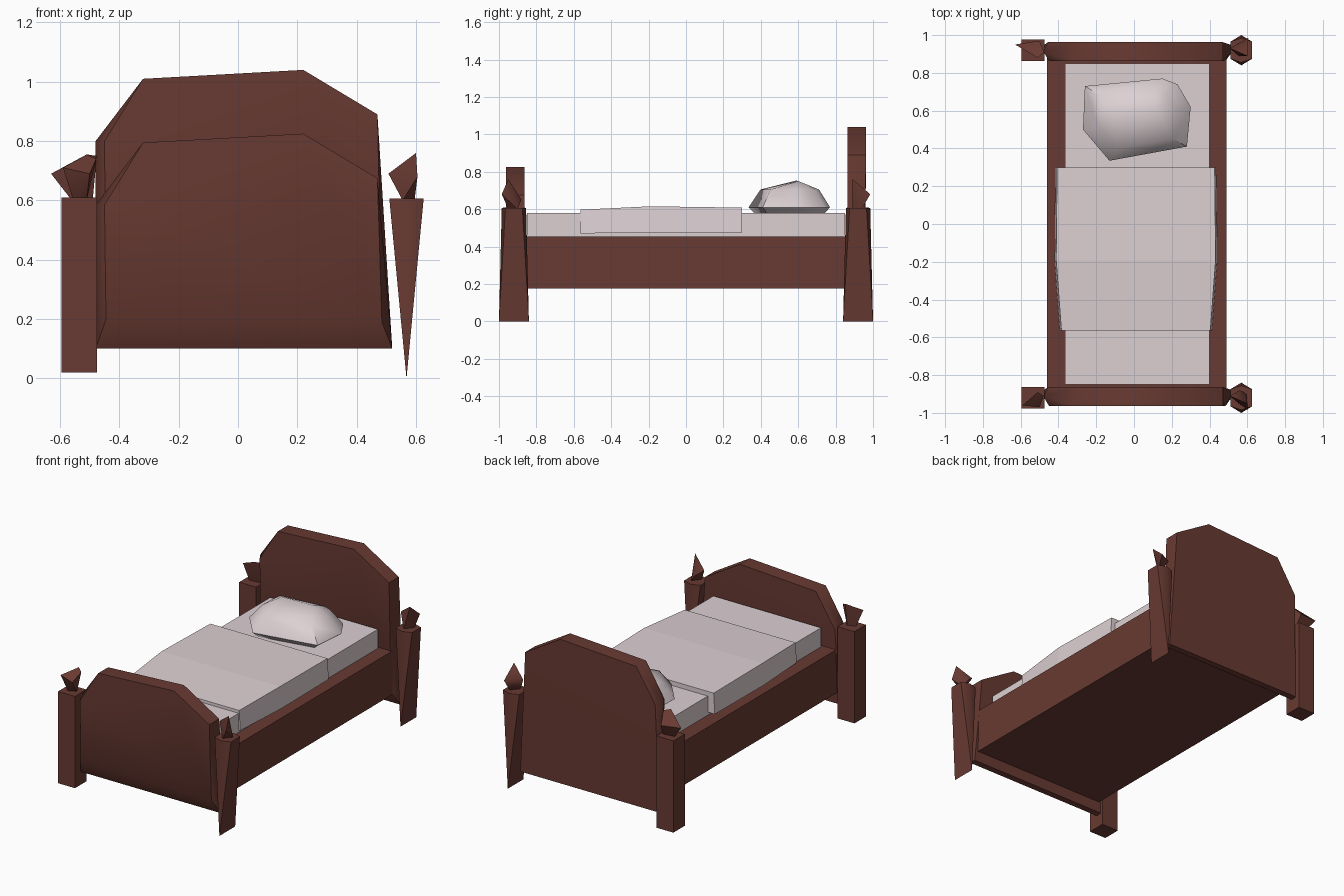
import bpy, bmesh, math

if "Cube" in bpy.data.objects:
    bpy.data.objects.remove(bpy.data.objects["Cube"])


def material(name, rgb):
    m = bpy.data.materials.new(name)
    m.diffuse_color = (*rgb, 1)
    m.use_nodes = True
    m.node_tree.nodes["Principled BSDF"].inputs["Base Color"].default_value = m.diffuse_color
    return m


WOOD = material("dark_red_wood", (0.14, 0.042, 0.032))
LINEN = material("pale_linen", (0.72, 0.63, 0.65))


def hull(name, points, mat, smooth=50):
    """Convex solid around a handful of corner points."""
    bm = bmesh.new()
    for p in points:
        bm.verts.new(p)
    bmesh.ops.convex_hull(bm, input=bm.verts)
    loose = [v for v in bm.verts if not v.link_faces]
    bmesh.ops.delete(bm, geom=loose, context='VERTS')
    bmesh.ops.dissolve_limit(bm, angle_limit=0.01, verts=bm.verts, edges=bm.edges)
    bmesh.ops.recalc_face_normals(bm, faces=bm.faces)
    me = bpy.data.meshes.new(name)
    bm.to_mesh(me)
    bm.free()
    me.materials.append(mat)
    ob = bpy.data.objects.new(name, me)
    bpy.context.collection.objects.link(ob)
    bpy.ops.object.select_all(action='DESELECT')
    ob.select_set(True)
    bpy.context.view_layer.objects.active = ob
    bpy.ops.object.shade_smooth_by_angle(angle=math.radians(smooth))
    return ob


def box(name, x0, x1, y0, y1, z0, z1, mat):
    return hull(name, [(x, y, z) for x in (x0, x1) for y in (y0, y1) for z in (z0, z1)], mat)


def board(name, y, drop):
    """Arched end board: thick panel with thinned sides, stepped back at the bottom."""
    top = [(-0.32, 1.01 - drop), (0.22, 1.04 - drop), (0.47, 0.89 - drop)]
    front = top + [(0.485, 0.19), (-0.445, 0.20), (-0.45, 0.80 - drop)]
    back = top + [(0.515, 0.105), (-0.475, 0.105), (-0.455, 0.80 - drop)]
    pts = [(x, y - 0.05, z) for x, z in front]
    pts += [(x, y + (0.05 if z > 0.3 else 0.035), z) for x, z in back]
    pts += [(x, y, z) for x, z in ((-0.48, 0.80 - drop), (-0.48, 0.10), (0.52, 0.10))]
    hull(name, pts, WOOD)


# End boards
board("headboard", 0.913, 0.0)
board("footboard", -0.913, 0.215)

# Bed frame with side rails
box("side_rail_frame", -0.46, 0.49, -0.88, 0.88, 0.175, 0.455, WOOD)

# Corner posts: square on the left, wedge shaped on the right
for end, y in (("front", -0.92), ("back", 0.92)):
    box(end + "_left_post", -0.595, -0.475, y - 0.058, y + 0.058, 0.02, 0.61, WOOD)
    top = [(0.568 + dx, y + dy, 0.607) for dx, dy in
           ((-0.058, -0.045), (0, -0.065), (0.058, -0.045),
            (0.058, 0.045), (0, 0.065), (-0.058, 0.045))]
    hull(end + "_right_post", top + [(0.568, y - 0.08, 0), (0.568, y + 0.08, 0)], WOOD)

# Crooked finials on the posts
hull("back_left_finial", [(-0.63, 0.95, 0.69), (-0.51, 0.88, 0.755), (-0.476, 0.91, 0.75),
     (-0.50, 0.97, 0.68), (-0.56, 0.92, 0.60), (-0.49, 0.93, 0.60)], WOOD)
hull("front_left_finial", [(-0.59, -0.96, 0.71), (-0.51, -0.89, 0.755), (-0.478, -0.91, 0.74),
     (-0.50, -0.97, 0.69), (-0.555, -0.93, 0.60), (-0.51, -0.91, 0.60)], WOOD)
for end, y in (("front", -0.92), ("back", 0.92)):
    hull(end + "_right_finial", [(0.60, y - 0.03, 0.76), (0.507, y + 0.01, 0.69),
         (0.605, y + 0.065 * (1 if y > 0 else -1), 0.68), (0.56, y + 0.04, 0.65),
         (0.555, y - 0.03, 0.60), (0.595, y + 0.02, 0.60)], WOOD)

# Mattress
box("mattress", -0.365, 0.40, -0.85, 0.85, 0.44, 0.578, LINEN)


# Blanket: flat upper half and gently sloping lower half
def blanket_row(y, half, top, low):
    return [(0.01 + s * w, y, z) for s in (-1, 1) for w, z in ((half, low), (half - 0.008, top))]


middle = blanket_row(-0.19, 0.43, 0.615, 0.475)
hull("blanket_upper", middle + blanket_row(0.30, 0.425, 0.608, 0.475), LINEN)
hull("blanket_lower", middle + blanket_row(-0.565, 0.402, 0.597, 0.47), LINEN)

# Pillow: one outline scaled into stacked rings, closed by a ridge
outline = [(-0.26, 0.73), (0.15, 0.77), (0.23, 0.74), (0.30, 0.62),
           (0.28, 0.41), (-0.13, 0.335), (-0.27, 0.50)]
rings = ((0.85, 0.575), (1.0, 0.61), (0.72, 0.705))
hull("pillow", [(0.02 + (x - 0.02) * s, 0.56 + (y - 0.56) * s, z)
                for s, z in rings for x, y in outline]
     + [(-0.10, 0.59, 0.753), (0.12, 0.60, 0.75)], LINEN)
